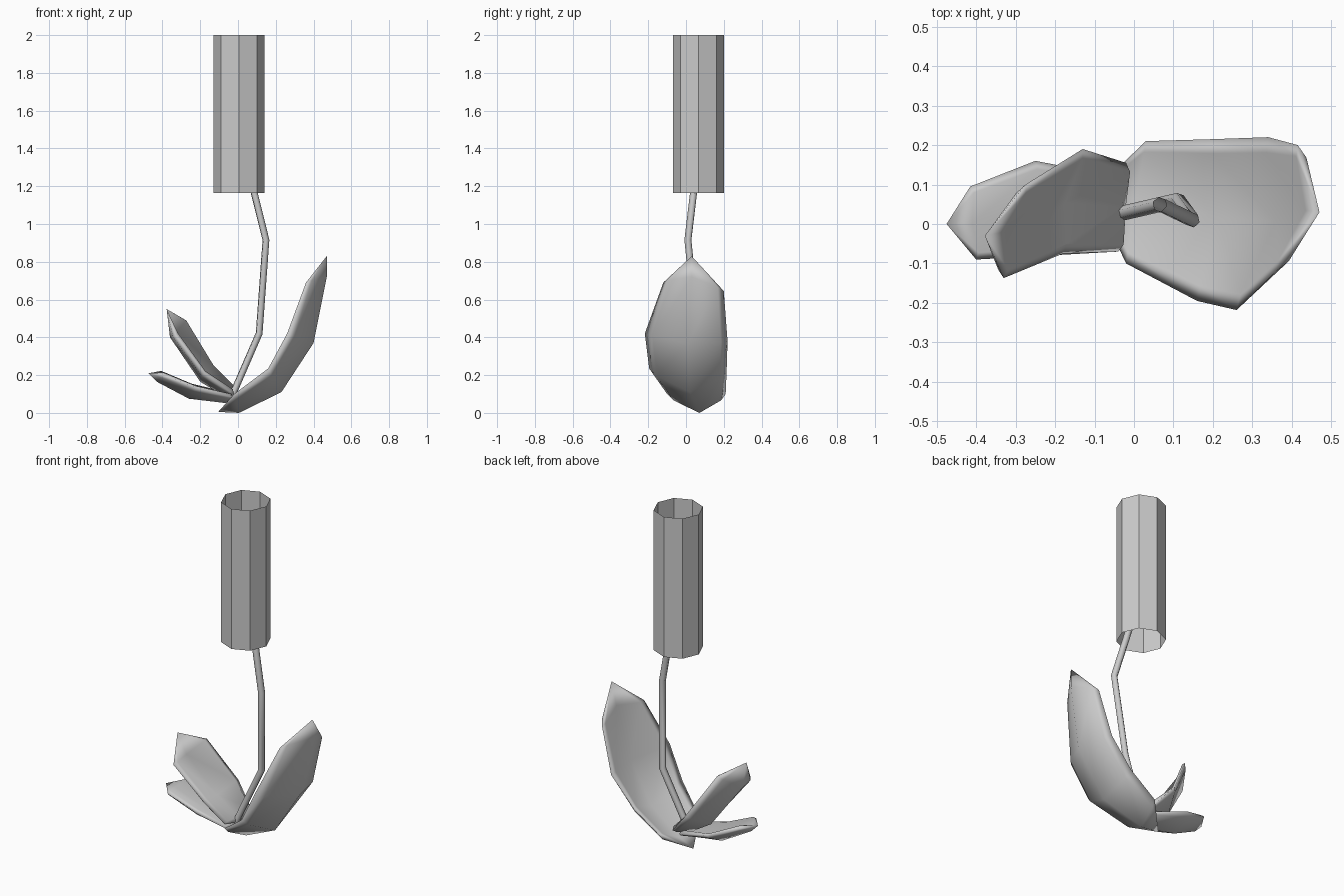
import bpy, bmesh, math
from mathutils import Vector

if "Cube" in bpy.data.objects:
    bpy.data.objects.remove(bpy.data.objects["Cube"])


def finish(bm, name, smooth=None):
    mesh = bpy.data.meshes.new(name)
    bm.to_mesh(mesh)
    bm.free()
    obj = bpy.data.objects.new(name, mesh)
    bpy.context.collection.objects.link(obj)
    if smooth:
        bpy.ops.object.select_all(action='DESELECT')
        obj.select_set(True)
        bpy.context.view_layer.objects.active = obj
        bpy.ops.object.shade_smooth_by_angle(angle=math.radians(smooth))
    return obj


def cup_ring(front, spine, back, thick):
    """Closed cupped cross-section: parabola outside, thinner parabola inside."""
    f, s, b = Vector(front), Vector(spine), Vector(back)
    d = s - (f + b) / 2

    def point(t):
        rim = f if t < 0 else b
        a = abs(t)
        return s + (rim - s) * a + d * (a - a * a)

    steps = (-1, -0.82, 0, 0.82, 1)
    ring = [point(t) for t in steps]
    inward = d.normalized() * thick
    ring += [point(t) - inward * (1 if t == 0 else 0.75) for t in steps[3:0:-1]]
    return ring


def leaf(name, start, rows, tip, thick):
    bm = bmesh.new()
    rings = [[bm.verts.new(p) for p in cup_ring(*r, thick)] for r in rows]
    n = len(rings[0])
    for lower, upper in zip(rings, rings[1:]):
        for i in range(n):
            j = (i + 1) % n
            bm.faces.new((lower[i], lower[j], upper[j], upper[i]))
    for pole, ring in ((start, rings[0]), (tip, rings[-1])):
        v = bm.verts.new(pole)
        for i in range(n):
            bm.faces.new((ring[i], ring[(i + 1) % n], v))
    bmesh.ops.recalc_face_normals(bm, faces=bm.faces)
    return finish(bm, name, 175)


# Three cupped leaves: rows of front rim, spine, back rim
leaf("large_leaf", (-0.105, 0.08, 0.005), [
    ((-0.02, -0.10, 0.10), (0.005, 0.07, 0.00), (0.03, 0.21, 0.10)),
    ((0.16, -0.195, 0.235), (0.23, 0.02, 0.11), (0.20, 0.215, 0.22)),
    ((0.26, -0.218, 0.42), (0.40, 0.01, 0.37), (0.34, 0.22, 0.38)),
    ((0.36, -0.12, 0.69), (0.47, 0.03, 0.72), (0.415, 0.20, 0.645)),
], (0.47, 0.03, 0.83), 0.042)

leaf("upper_leaf", (-0.02, 0.05, 0.08), [
    ((-0.04, -0.07, 0.11), (-0.06, 0.05, 0.08), (-0.02, 0.155, 0.12)),
    ((-0.18, -0.075, 0.21), (-0.20, 0.05, 0.165), (-0.13, 0.19, 0.25)),
    ((-0.33, -0.137, 0.41), (-0.36, -0.02, 0.40), (-0.275, 0.10, 0.49)),
], (-0.378, -0.03, 0.55), 0.045)

leaf("low_leaf", (-0.02, 0.04, 0.07), [
    ((-0.04, -0.07, 0.085), (-0.05, 0.04, 0.05), (-0.04, 0.12, 0.09)),
    ((-0.22, -0.08, 0.135), (-0.26, 0.03, 0.075), (-0.25, 0.16, 0.15)),
    ((-0.40, -0.09, 0.20), (-0.43, 0.00, 0.165), (-0.415, 0.095, 0.21)),
], (-0.475, 0.00, 0.21), 0.04)

# Bent stem, open at the ends
path = [(-0.04, 0.025, 0.07), (0.112, 0.06, 0.42), (0.148, 0.01, 0.915), (0.065, 0.05, 1.25)]
curve = bpy.data.curves.new("stem", 'CURVE')
curve.dimensions = '3D'
curve.bevel_depth = 0.019
curve.bevel_resolution = 1
spline = curve.splines.new('POLY')
spline.points.add(len(path) - 1)
for p, co in zip(spline.points, path):
    p.co = (*co, 1)
bpy.context.collection.objects.link(bpy.data.objects.new("stem", curve))

# Open eight-sided flower tube
bm = bmesh.new()
tube = [[bm.verts.new((0.005 + 0.135 * math.cos(i * math.pi / 4),
                       0.066 + 0.135 * math.sin(i * math.pi / 4), z)) for i in range(8)]
        for z in (1.165, 2.0)]
for i in range(8):
    j = (i + 1) % 8
    bm.faces.new((tube[0][i], tube[0][j], tube[1][j], tube[1][i]))
finish(bm, "flower_tube")
